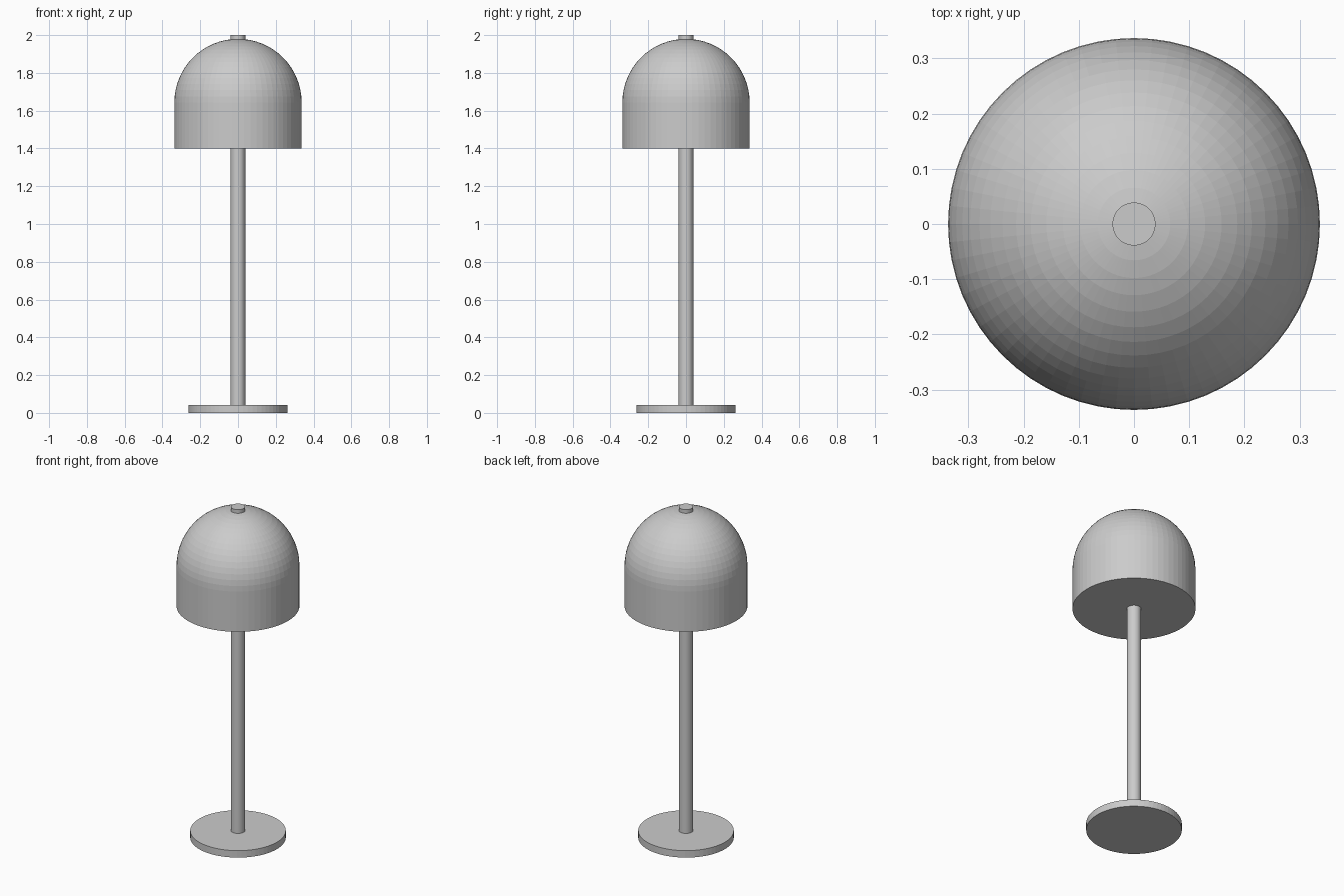
import bpy, bmesh
from math import sin, cos, pi

if "Cube" in bpy.data.objects:
    bpy.data.objects.remove(bpy.data.objects["Cube"])

SIDES = 64


def lathe(name, profile):
    """Revolve an (r, z) profile around the z axis, with flat faces."""
    bm = bmesh.new()
    verts = [bm.verts.new((r, 0, z)) for r, z in profile]
    edges = [bm.edges.new(pair) for pair in zip(verts, verts[1:])]
    bmesh.ops.spin(bm, geom=verts + edges, axis=(0, 0, 1), cent=(0, 0, 0),
                   angle=2 * pi, steps=SIDES, use_duplicate=False)
    bmesh.ops.remove_doubles(bm, verts=bm.verts, dist=1e-5)
    bmesh.ops.recalc_face_normals(bm, faces=bm.faces)
    mesh = bpy.data.meshes.new(name)
    bm.to_mesh(mesh)
    bm.free()
    obj = bpy.data.objects.new(name, mesh)
    bpy.context.collection.objects.link(obj)
    return obj


def disc_profile(radius, bottom, top):
    return [(0, bottom), (radius, bottom), (radius, top), (0, top)]


# Foot plate and full-height stem, whose tip pokes out of the shade
lathe("base", disc_profile(0.262, 0, 0.042))
lathe("stem", disc_profile(0.039, 0.02, 2.0))

# Closed shade: straight skirt topped by a hemisphere
R, RIM, SPRING, RINGS = 0.337, 1.40, 1.643, 16
dome = [(R * cos(i * pi / 2 / RINGS), SPRING + R * sin(i * pi / 2 / RINGS))
        for i in range(RINGS)]
lathe("shade", [(0, RIM), (R, RIM)] + dome + [(0, SPRING + R)])
